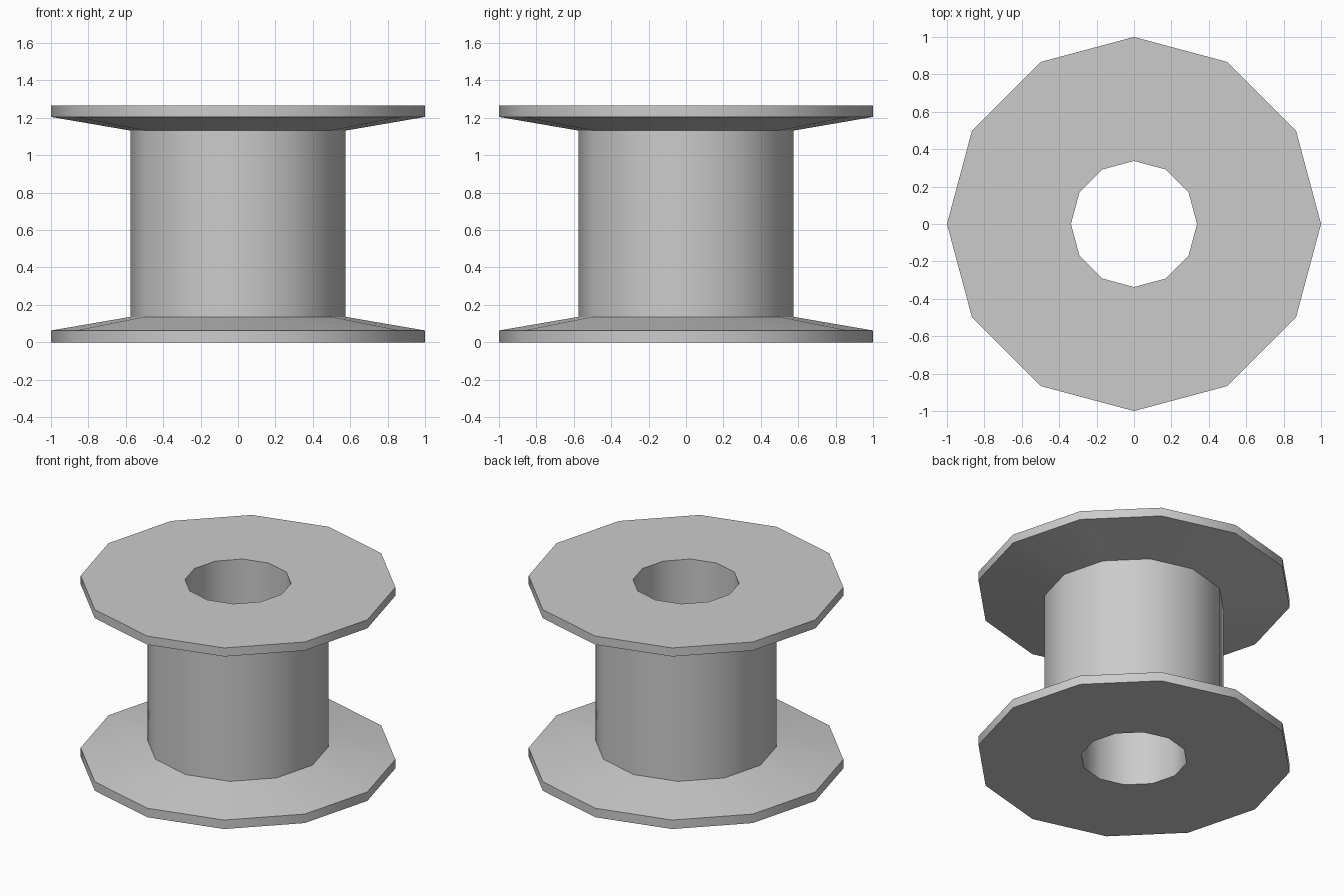
import bpy, bmesh
from math import cos, sin, tau, radians

if "Cube" in bpy.data.objects:
    bpy.data.objects.remove(bpy.data.objects["Cube"])

SIDES = 12
# Closed half-section of the spool (radius, height): bore, flanges with tapered inner faces, hub
profile = [(0.337, 0), (1, 0), (1, 0.063), (0.576, 0.136),
           (0.576, 1.132), (1, 1.205), (1, 1.265), (0.337, 1.265)]

# Revolve the section into a 12-sided spool
bm = bmesh.new()
rings = [[bm.verts.new((r * cos(tau * i / SIDES), r * sin(tau * i / SIDES), z))
          for i in range(SIDES)] for r, z in profile]
for k, a in enumerate(rings):
    b = rings[(k + 1) % len(rings)]
    for i in range(SIDES):
        j = (i + 1) % SIDES
        bm.faces.new((a[i], a[j], b[j], b[i]))
bmesh.ops.recalc_face_normals(bm, faces=bm.faces)
mesh = bpy.data.meshes.new("spool")
bm.to_mesh(mesh)
bm.free()

spool = bpy.data.objects.new("spool", mesh)
bpy.context.collection.objects.link(spool)
bpy.context.view_layer.objects.active = spool
spool.select_set(True)

# Smooth around the sides, crisp at the rims
bpy.ops.object.shade_smooth_by_angle(angle=radians(35))
